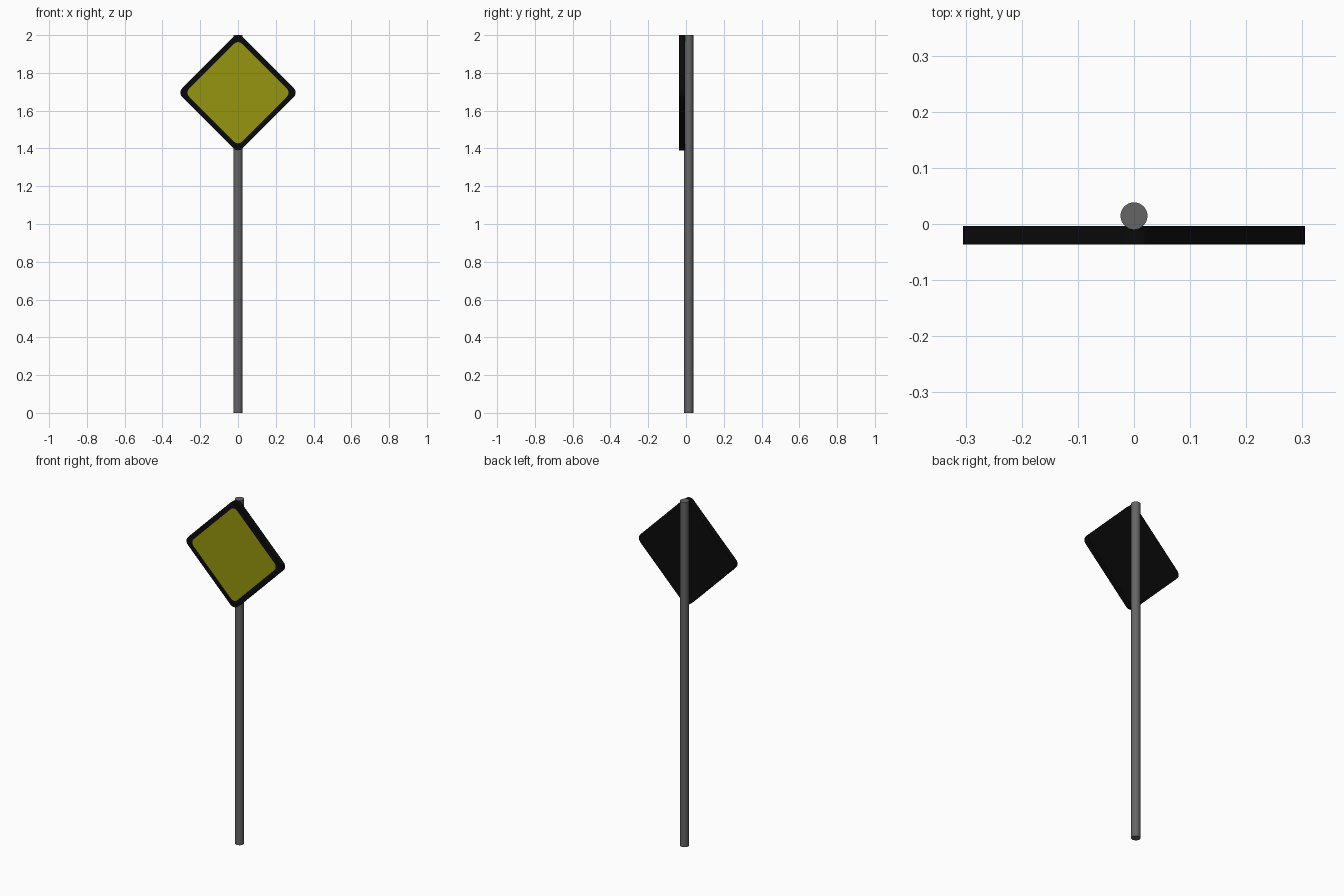
import bpy, bmesh
from math import sin, cos, pi, sqrt

if "Cube" in bpy.data.objects:
    bpy.data.objects.remove(bpy.data.objects["Cube"])

POLE_R, POLE_Y = 0.024, 0.0145
FRONT, BACK = -0.0365, -0.004
CENTRE_Z = 1.695


def material(name, rgb):
    m = bpy.data.materials.new(name)
    m.diffuse_color = (*rgb, 1)
    m.use_nodes = True
    m.node_tree.nodes["Principled BSDF"].inputs["Base Color"].default_value = m.diffuse_color
    return m


def diamond(half, radius, steps=6):
    """Outline of a diamond with rounded corners, tip to tip = 2 * half."""
    c = half - radius
    pts = []
    for k in range(4):
        a = k * pi / 2
        for i in range(steps + 1):
            t = a - pi / 4 + (pi / 2) * i / steps
            pts.append((c * cos(a) + radius * cos(t), c * sin(a) + radius * sin(t)))
    return pts


black = material("black", (0.003, 0.003, 0.003))
yellow = material("yellow", (0.3, 0.3, 0.005))
grey = material("pole_grey", (0.13, 0.13, 0.13))

# Sign plate: rounded diamond slab with a yellow field inside a black border
bm = bmesh.new()
ring = lambda pts, y: [bm.verts.new((x, y, CENTRE_Z + z)) for x, z in pts]
outer, inner = diamond(0.305, 0.034), diamond(0.268, 0.028)
rear, rim, field = ring(outer, BACK), ring(outer, FRONT), ring(inner, FRONT)
n = len(outer)
for i in range(n):
    j = (i + 1) % n
    bm.faces.new((rear[i], rear[j], rim[j], rim[i]))
    bm.faces.new((rim[i], rim[j], field[j], field[i]))
bm.faces.new(rear)
bm.faces.new(field).material_index = 1
bmesh.ops.recalc_face_normals(bm, faces=bm.faces)
mesh = bpy.data.meshes.new("sign_plate")
bm.to_mesh(mesh)
bm.free()
mesh.materials.append(black)
mesh.materials.append(yellow)
plate = bpy.data.objects.new("sign_plate", mesh)
bpy.context.collection.objects.link(plate)

# Pole: plain round post the full height
bpy.ops.mesh.primitive_cylinder_add(vertices=32, radius=POLE_R, depth=2,
                                    location=(0, POLE_Y, 1))
pole = bpy.context.object
pole.name = "pole"
pole.data.materials.append(grey)
bpy.ops.object.shade_smooth_by_angle()
